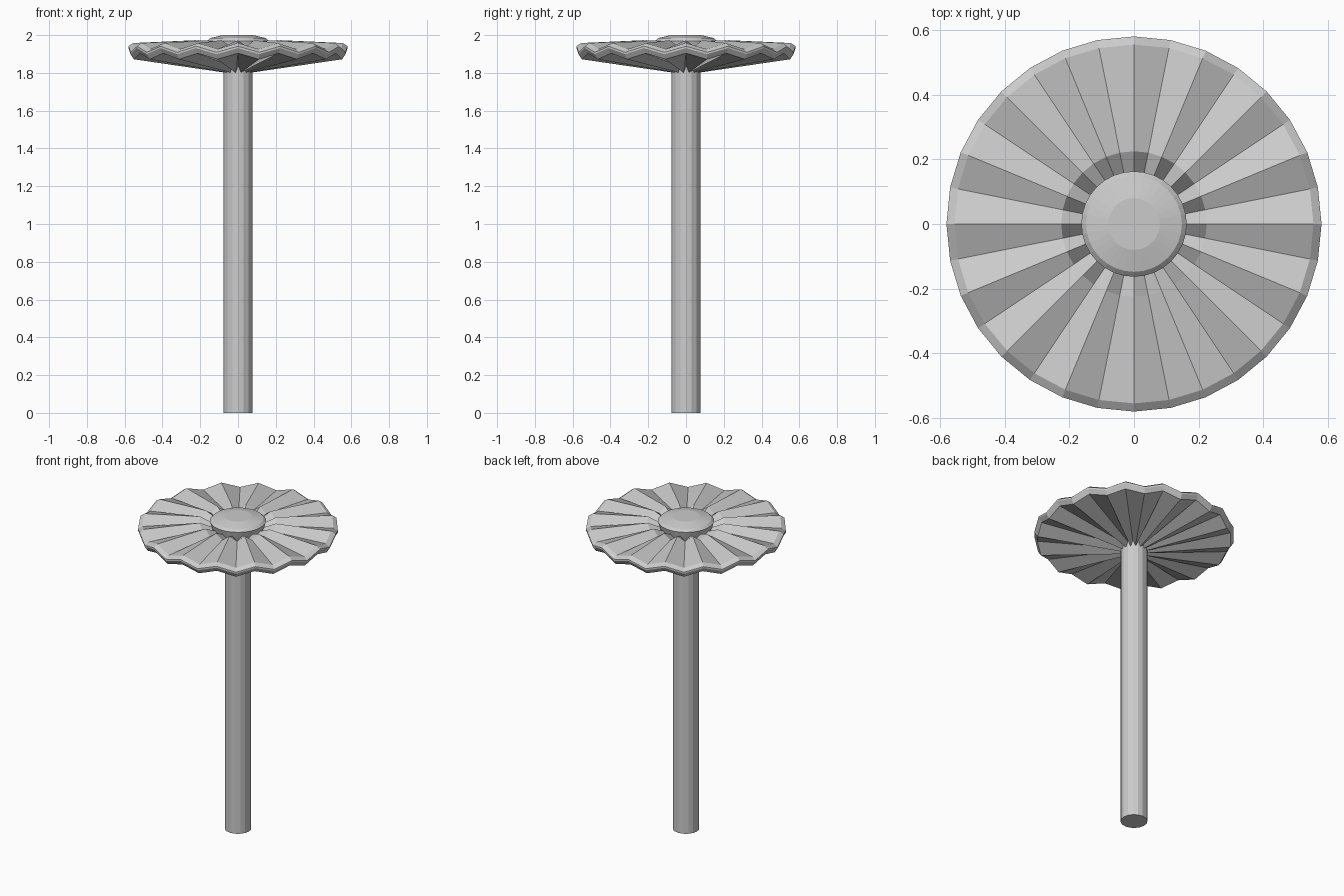
import bpy, bmesh, math

if "Cube" in bpy.data.objects:
    bpy.data.objects.remove(bpy.data.objects["Cube"])


def lathe(name, profile, sides, pleat=0.0):
    """Revolve (radius, z) points; alternate columns go up/down by pleat."""
    bm = bmesh.new()
    rings = []
    for r, z in profile:
        ring = []
        for i in range(sides):
            a = 2 * math.pi * i / sides
            dz = pleat if i % 2 == 0 else -pleat
            ring.append(bm.verts.new((r * math.cos(a), r * math.sin(a), z + dz)))
        rings.append(ring)
    for lo, hi in zip(rings, rings[1:]):
        for i in range(sides):
            j = (i + 1) % sides
            bm.faces.new((lo[i], lo[j], hi[j], hi[i]))
    # close both ends
    for ring, flip in ((rings[0], True), (rings[-1], False)):
        bm.faces.new(ring[::-1] if flip else ring)
    bmesh.ops.recalc_face_normals(bm, faces=bm.faces[:])
    mesh = bpy.data.meshes.new(name)
    bm.to_mesh(mesh)
    bm.free()
    obj = bpy.data.objects.new(name, mesh)
    bpy.context.collection.objects.link(obj)
    return obj


# straight stem
lathe("stem", [(0.078, 0), (0.078, 1.88)], 16)

# pleated cap: underside, bevelled rim, top, dip around the button
lathe("pleated_cap", [(0.06, 1.816), (0.562, 1.888), (0.58, 1.915), (0.58, 1.925),
                      (0.555, 1.942), (0.225, 1.957), (0.14, 1.92)], 32, 0.016)

# domed centre button
lathe("centre_button", [(0.14, 1.89), (0.155, 1.94), (0.163, 1.97),
                        (0.148, 1.984), (0.08, 2.0)], 32)
